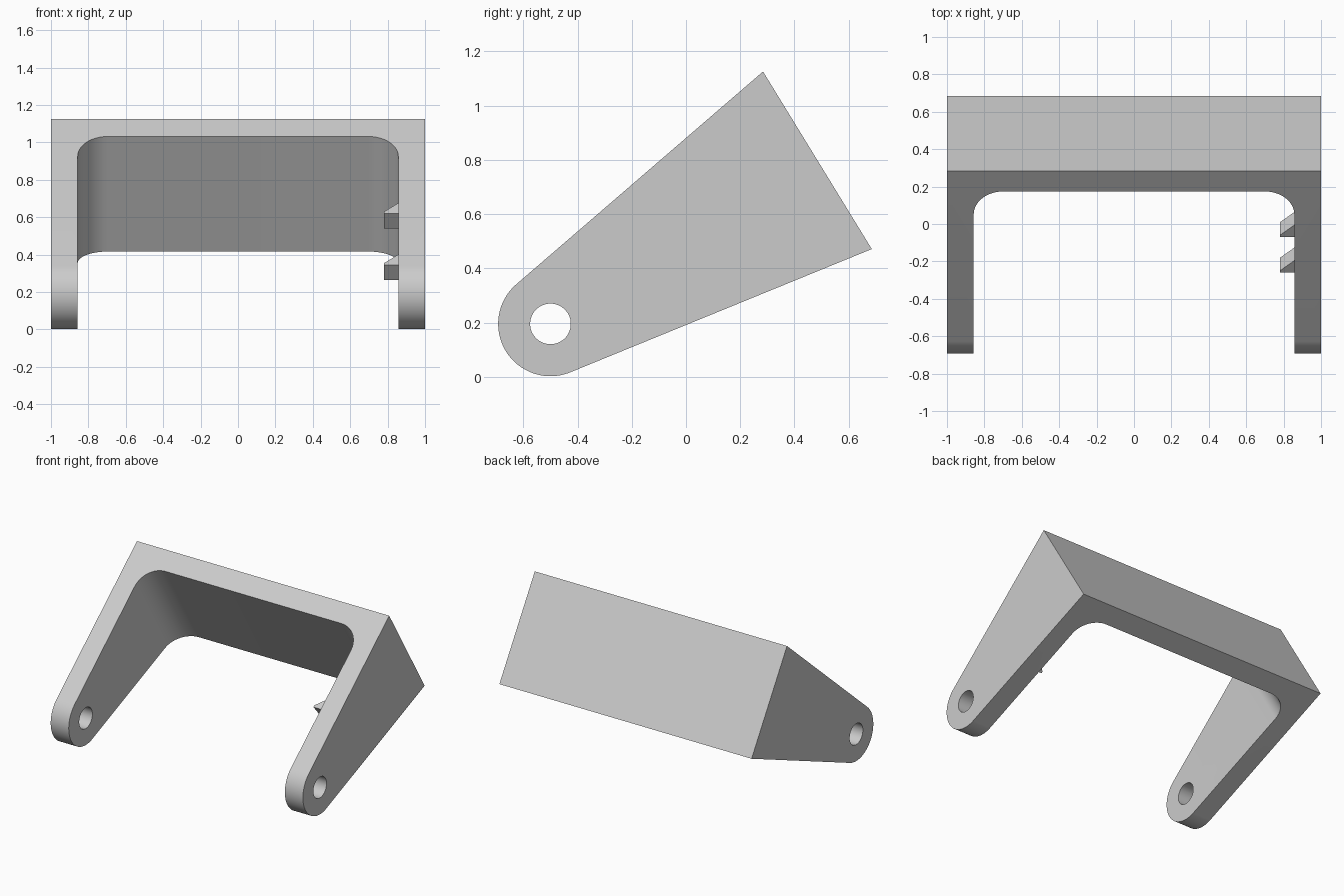
import bpy, bmesh
from math import pi, sin, cos, atan2, acos, hypot, radians
from mathutils import Vector, Matrix

if "Cube" in bpy.data.objects:
    bpy.data.objects.remove(bpy.data.objects["Cube"], do_unlink=True)

grey = bpy.data.materials.new("plain grey")
grey.use_nodes = True
grey.diffuse_color = (0.6, 0.6, 0.6, 1)
grey.node_tree.nodes["Principled BSDF"].inputs["Base Color"].default_value = (0.6, 0.6, 0.6, 1)

PIVOT = Vector((0, -0.5, 0.195))
TILT = radians(31.5)
END_R, HOLE_R = 0.193, 0.075
REACH, HALF_H = 1.155, 0.384
INNER_X, WALL, CORNER_R = 0.857, 0.143, 0.16


def prism(name, points, offset):
    """Extrude a closed outline of 3D points along an offset."""
    bm = bmesh.new()
    face = bm.faces.new([bm.verts.new(p) for p in points])
    ext = bmesh.ops.extrude_face_region(bm, geom=[face])
    moved = [v for v in ext["geom"] if isinstance(v, bmesh.types.BMVert)]
    bmesh.ops.translate(bm, verts=moved, vec=offset)
    bmesh.ops.recalc_face_normals(bm, faces=bm.faces)
    mesh = bpy.data.meshes.new(name)
    bm.to_mesh(mesh)
    bm.free()
    obj = bpy.data.objects.new(name, mesh)
    mesh.materials.append(grey)
    bpy.context.collection.objects.link(obj)
    return obj


def arc(cx, cy, r, a0, a1, n):
    angles = [a0 + (a1 - a0) * i / n for i in range(n + 1)]
    return [(cx + r * cos(a), cy + r * sin(a)) for a in angles]


def place(obj):
    """Tilt a part built around the pivot into its final pose."""
    obj.data.transform(Matrix.Translation(PIVOT) @ Matrix.Rotation(TILT, 4, 'X'))


# Side profile: round pivot end, straight tangents to the wide back
tangent = atan2(HALF_H, REACH) + acos(END_R / hypot(REACH, HALF_H))
profile = arc(0, 0, END_R, tangent, 2 * pi - tangent, 48)
profile += [(REACH, -HALF_H), (REACH, HALF_H)]
bracket = prism("bracket", [(-1, u, v) for u, v in profile], (2, 0, 0))

# Opening between the arms, with rounded inner corners
depth = REACH - WALL
opening = [(-INNER_X, -0.5), (INNER_X, -0.5)]
opening += arc(INNER_X - CORNER_R, depth - CORNER_R, CORNER_R, 0, pi / 2, 16)
opening += arc(CORNER_R - INNER_X, depth - CORNER_R, CORNER_R, pi / 2, pi, 16)
opening_cutter = prism("opening_cutter", [(x, u, -1) for x, u in opening], (0, 0, 2))

# Pivot hole through both arms
circle = arc(0, 0, HOLE_R, 0, 2 * pi, 40)[:-1]
hole_cutter = prism("hole_cutter", [(-1.2, u, v) for u, v in circle], (2.4, 0, 0))

for part in (bracket, opening_cutter, hole_cutter):
    place(part)
for cutter in (opening_cutter, hole_cutter):
    mod = bracket.modifiers.new(cutter.name, 'BOOLEAN')
    mod.operation, mod.solver, mod.object = 'DIFFERENCE', 'EXACT', cutter
bpy.context.view_layer.objects.active = bracket
bracket.select_set(True)
for mod in list(bracket.modifiers):
    bpy.ops.object.modifier_apply(modifier=mod.name)
for cutter in (opening_cutter, hole_cutter):
    bpy.data.objects.remove(cutter, do_unlink=True)
bpy.ops.object.shade_smooth_by_angle(angle=radians(30))

# Two wedge catches inside the left arm
wedge = [(0.87, 0), (0.78, 0), (0.78, 0.013), (INNER_X, 0.085), (0.87, 0.085)]
for name, y, z in (("upper_catch", -0.26, 0.62), ("lower_catch", -0.07, 0.345)):
    catch = prism(name, [(x, u, 0) for x, u in wedge], (0, 0, -0.106))
    catch.data.transform(Matrix.Translation((0, y, z)) @ Matrix.Rotation(radians(41), 4, 'X'))
